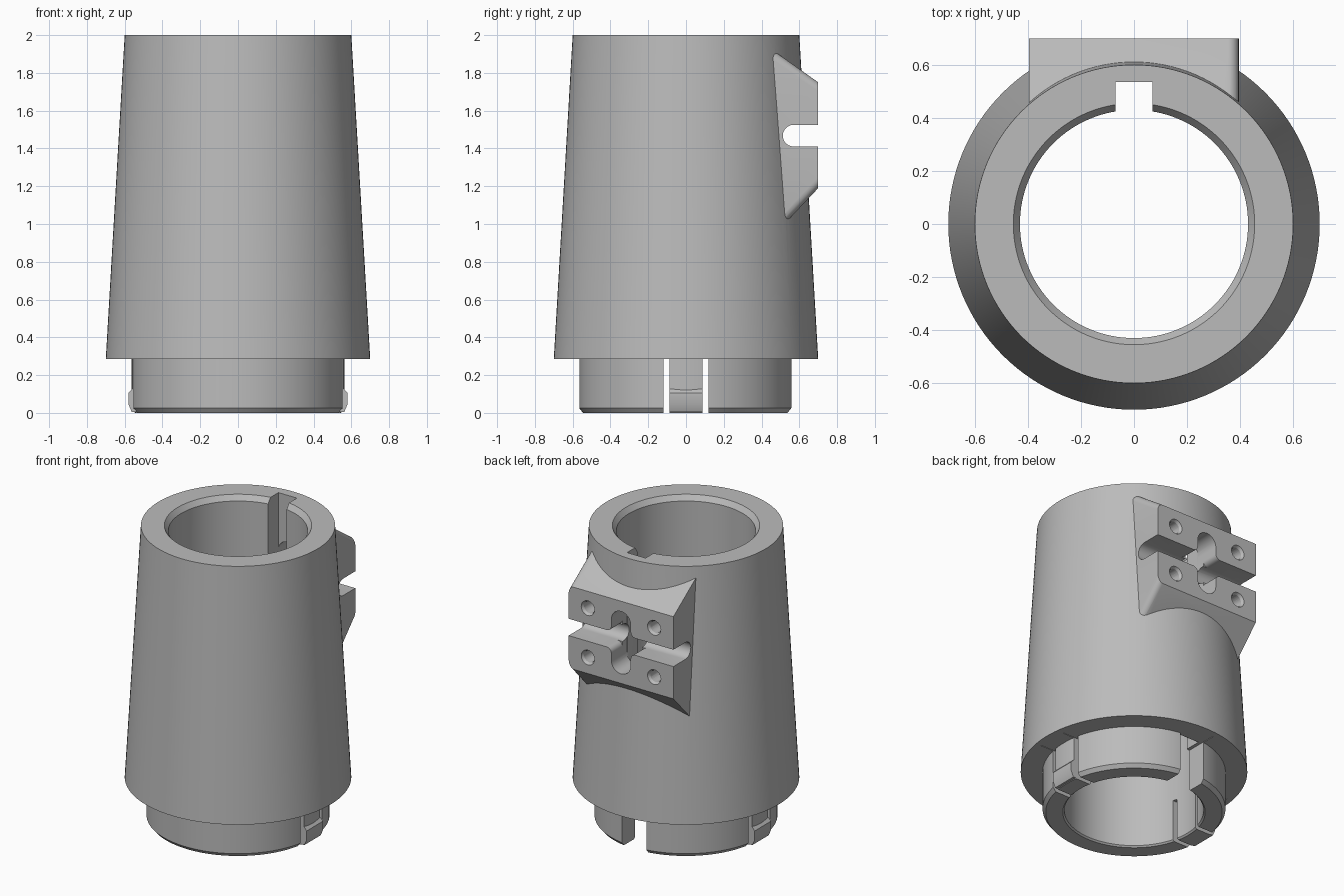
import bpy, bmesh
from math import sin, cos, pi
from mathutils import Matrix

cube = bpy.data.objects.get("Cube")
if cube:
    bpy.data.objects.remove(cube, do_unlink=True)

grey = bpy.data.materials.new("plain grey")
grey.use_nodes = True
colour = (0.5, 0.5, 0.5, 1)
grey.diffuse_color = colour
grey.node_tree.nodes["Principled BSDF"].inputs["Base Color"].default_value = colour


def finish(name, bm):
    bmesh.ops.recalc_face_normals(bm, faces=bm.faces)
    mesh = bpy.data.meshes.new(name)
    bm.to_mesh(mesh)
    bm.free()
    mesh.materials.append(grey)
    obj = bpy.data.objects.new(name, mesh)
    bpy.context.collection.objects.link(obj)
    return obj


def lathe(name, profile, steps=128):
    """Closed radius/height profile turned about z."""
    bm = bmesh.new()
    rings = [[bm.verts.new((r * cos(2 * pi * i / steps), r * sin(2 * pi * i / steps), z))
              for i in range(steps)] for r, z in profile]
    for k, ring in enumerate(rings):
        after = rings[(k + 1) % len(rings)]
        for i in range(steps):
            j = (i + 1) % steps
            bm.faces.new((ring[i], ring[j], after[j], after[i]))
    return finish(name, bm)


def prism(name, outline, axis, start, end, round_edges=None, radius=0.04):
    """Outline extruded along x (points are y, z) or along y (points are x, z)."""
    bm = bmesh.new()
    place = (lambda a, b, t: (t, a, b)) if axis == "x" else (lambda a, b, t: (a, t, b))
    low = [bm.verts.new(place(a, b, start)) for a, b in outline]
    high = [bm.verts.new(place(a, b, end)) for a, b in outline]
    n = len(outline)
    bm.faces.new(low)
    bm.faces.new(high)
    for i in range(n):
        j = (i + 1) % n
        bm.faces.new((low[i], low[j], high[j], high[i]))
    if round_edges:
        bm.normal_update()
        chosen = [e for e in bm.edges if round_edges(e)]
        bmesh.ops.bevel(bm, geom=chosen, offset=radius, segments=6,
                        profile=0.5, affect="EDGES")
    return finish(name, bm)


def box(name, x0, x1, y0, y1, z0, z1):
    return prism(name, [(x0, z0), (x1, z0), (x1, z1), (x0, z1)], "y", y0, y1)


def arc(cx, cy, r, a0, a1, steps=12):
    return [(cx + r * cos(a0 + (a1 - a0) * i / steps),
             cy + r * sin(a0 + (a1 - a0) * i / steps)) for i in range(steps + 1)]


def cone_along_y(name, x, z, y0, y1, r0, r1):
    bm = bmesh.new()
    turn = Matrix.Translation((x, (y0 + y1) / 2, z)) @ Matrix.Rotation(-pi / 2, 4, "X")
    bmesh.ops.create_cone(bm, cap_ends=True, segments=32, radius1=r0, radius2=r1,
                          depth=y1 - y0, matrix=turn)
    return finish(name, bm)


def combine(target, tool, operation):
    mod = target.modifiers.new(tool.name, "BOOLEAN")
    mod.operation = operation
    mod.solver = "EXACT"
    mod.object = tool
    bpy.ops.object.select_all(action="DESELECT")
    bpy.context.view_layer.objects.active = target
    target.select_set(True)
    bpy.ops.object.modifier_apply(modifier=mod.name)
    bpy.data.objects.remove(tool, do_unlink=True)


# Tapered sleeve with its narrow neck and chamfered bore
sleeve = lathe("tapered_sleeve", [
    (0.44, 0), (0.545, 0), (0.565, 0.025), (0.565, 0.285), (0.70, 0.285),
    (0.60, 2), (0.455, 2), (0.43, 1.965), (0.43, 0.01)])

# Mounting block on the back, with rounded sloping corners
block = prism("mounting_block",
              [(0.44, 0.914), (0.7, 1.19), (0.7, 1.75), (0.44, 1.934)], "x", -0.395, 0.395,
              lambda e: abs(e.verts[0].co.x - e.verts[1].co.x) < 0.01
              and abs(e.verts[0].co.y - e.verts[1].co.y) > 0.1)
combine(sleeve, block, "UNION")

# Latch bump at the foot of each side clip
for s in (-1, 1):
    bump = prism("clip_bump", [(s * x, z) for x, z in (
        (0.5, 0.03), (0.545, 0.004), (0.562, 0.004), (0.58, 0.045),
        (0.58, 0.105), (0.56, 0.127), (0.5, 0.127))], "y", -0.1, 0.1)
    combine(sleeve, bump, "UNION")

# Slits either side of the clips
for s in (-1, 1):
    for t in (-1, 1):
        x0, x1 = sorted((s * 0.35, s * 0.65))
        y0, y1 = sorted((t * 0.088, t * 0.118))
        combine(sleeve, box("clip_slit", x0, x1, y0, y1, -0.1, 0.288), "DIFFERENCE")

# Keyway along the bore and gap at the back of the neck
combine(sleeve, box("keyway", -0.07, 0.07, 0.3, 0.535, -0.1, 2.1), "DIFFERENCE")
combine(sleeve, box("neck_gap", -0.092, 0.092, 0.32, 0.65, -0.1, 0.288), "DIFFERENCE")

# Round-bottomed channel across the block
mid = 1.4675
channel = [(0.9, mid - 0.0575)] + arc(0.57, mid, 0.0575, -pi / 2, -1.5 * pi) + [(0.9, mid + 0.0575)]
combine(sleeve, prism("cross_channel", channel, "x", -0.5, 0.5), "DIFFERENCE")

# Upright slot through to the keyway
w = 0.073
slot = arc(0, mid + 0.14, w, 0, pi) + arc(0, mid - 0.14, w, pi, 2 * pi)
combine(sleeve, prism("upright_slot", slot, "y", 0.53, 0.8), "DIFFERENCE")

# Rounded corners where slot and channel cross, and four screw holes
for s in (-1, 1):
    for t in (-1, 1):
        r = 0.035
        curve = arc(w + r, 0.0575 + r, r, -pi / 2, -pi, 6)
        corner = [(w - 0.02, 0.04), (w + r, 0.04)] + curve + [(w - 0.02, 0.0575 + r)]
        corner = [(s * x, mid + t * z) for x, z in corner]
        combine(sleeve, prism("crossing_corner", corner, "y", 0.58, 0.8), "DIFFERENCE")
        x, z = s * 0.25, mid + t * 0.168
        combine(sleeve, cone_along_y("screw_hole", x, z, 0.54, 0.75, 0.04, 0.04), "DIFFERENCE")
        combine(sleeve, cone_along_y("hole_rim", x, z, 0.68, 0.72, 0.038, 0.062), "DIFFERENCE")

bpy.ops.object.select_all(action="DESELECT")
bpy.context.view_layer.objects.active = sleeve
sleeve.select_set(True)
bpy.ops.object.shade_smooth_by_angle(angle=0.5)
